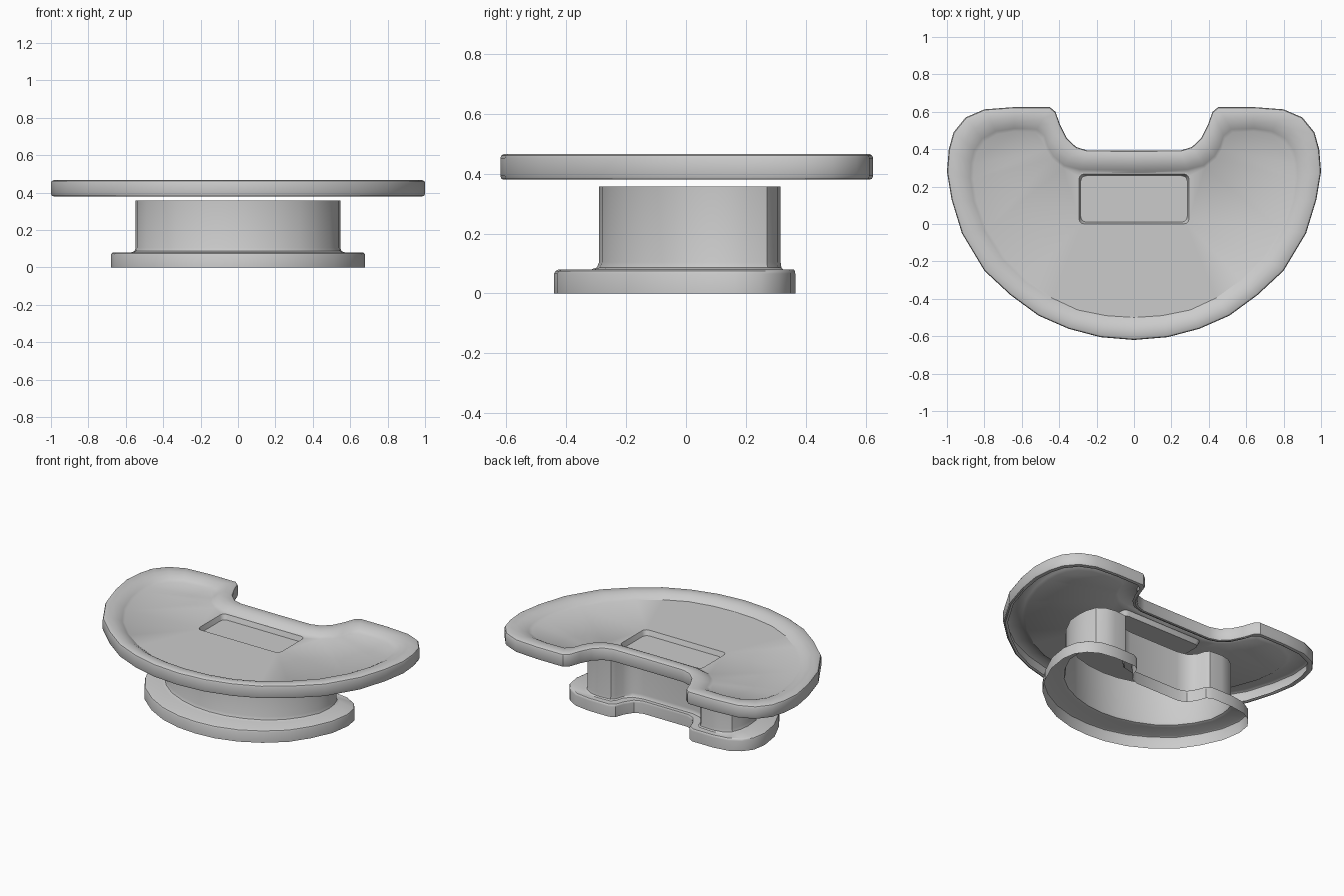
import bpy, bmesh
from math import cos, sin, pi

if "Cube" in bpy.data.objects:
    bpy.data.objects.remove(bpy.data.objects["Cube"])

# Half outlines (x >= 0), from the middle of the back notch round to the front
TRAY_OUT = [(0, .392), (.25, .393), (.31, .412), (.36, .46), (.395, .53), (.42, .6), (.45, .625),
            (.64, .625), (.8, .613), (.9, .57), (.965, .49), (.99, .4), (1, .28), (.975, .13),
            (.92, -.05), (.8, -.25), (.66, -.38), (.51, -.49), (.35, -.56), (.18, -.605), (0, -.62)]
TRAY_IN = [(0, .272), (.29, .277), (.38, .30), (.44, .35), (.47, .40), (.487, .455), (.53, .49),
           (.64, .495), (.73, .48), (.80, .44), (.84, .38), (.855, .32), (.858, .24), (.84, .12),
           (.785, -.03), (.69, -.18), (.57, -.3), (.44, -.395), (.3, -.46), (.15, -.49), (0, -.5)]
FLANGE = [(0, .215), (.16, .215), (.21, .235), (.245, .29), (.265, .345), (.30, .365), (.45, .365),
          (.55, .35), (.62, .31), (.665, .25), (.68, .16), (.66, .03), (.6, -.1), (.52, -.22),
          (.4, -.32), (.27, -.39), (.13, -.43), (0, -.44)]
WALL = [(0, .18), (.18, .18), (.25, .195), (.29, .235), (.305, .285), (.325, .31), (.41, .316),
        (.47, .305), (.52, .27), (.54, .21), (.547, .15), (.54, .06), (.49, -.04), (.42, -.13),
        (.33, -.2), (.22, -.25), (.11, -.28), (0, -.29)]


def mirrored(half):
    return half + [(-x, y) for x, y in half[-2:0:-1]]


def ring(bm, pts, z):
    return [bm.verts.new((x, y, z)) for x, y in pts]


def bridge(bm, a, b):
    n = len(a)
    for i in range(n):
        j = (i + 1) % n
        bm.faces.new((a[j], a[i], b[i], b[j]))


def sweep(bm, outer, inner, profile):
    """Rings blended between two outlines; profile is (blend, z)."""
    o, n = mirrored(outer), mirrored(inner)
    rings = []
    for t, z in profile:
        pts = [(p[0] + (q[0] - p[0]) * t, p[1] + (q[1] - p[1]) * t) for p, q in zip(o, n)]
        rings.append(ring(bm, pts, z))
    for a, b in zip(rings, rings[1:]):
        bridge(bm, a, b)
    return rings


def loop_edges(bm, vs):
    return [bm.edges.get((vs[i - 1], vs[i])) or bm.edges.new((vs[i - 1], vs[i])) for i in range(len(vs))]


def finish(name, bm):
    me = bpy.data.meshes.new(name)
    bm.to_mesh(me)
    bm.free()
    ob = bpy.data.objects.new(name, me)
    bpy.context.collection.objects.link(ob)
    bpy.ops.object.select_all(action='DESELECT')
    ob.select_set(True)
    bpy.context.view_layer.objects.active = ob
    bpy.ops.object.shade_smooth_by_angle(angle=0.6)


def rounded_rect(x0, x1, y0, y1, r):
    pts = []
    for cx, cy, a0 in ((x1 - r, y1 - r, 0), (x0 + r, y1 - r, 1), (x0 + r, y0 + r, 2), (x1 - r, y0 + r, 3)):
        pts += [(cx + r * cos((a0 + k / 3) * pi / 2), cy + r * sin((a0 + k / 3) * pi / 2)) for k in range(4)]
    return pts


# Tray top: rolled rim, floor and shallow rectangular recess
bm = bmesh.new()
rim = sweep(bm, TRAY_OUT, TRAY_IN, [(.22, .385), (.1, .38), (.03, .383), (0, .393), (0, .452), (.03, .461),
                                    (.1, .466), (.45, .465), (.7, .457), (.88, .444), (1, .434)])
top = ring(bm, rounded_rect(-.295, .295, 0, .268, .03), .434)
low = ring(bm, rounded_rect(-.285, .285, .01, .258, .03), .402)
bridge(bm, low, top)
for f in bm.faces:
    f.normal_update()
bm.faces.new(low)
bmesh.ops.triangle_fill(bm, use_beauty=True, edges=loop_edges(bm, rim[-1]) + loop_edges(bm, top))
bmesh.ops.recalc_face_normals(bm, faces=bm.faces[:])
bm.normal_update()
if sum(f.normal.z * f.calc_area() for f in bm.faces) < 0:
    bmesh.ops.reverse_faces(bm, faces=bm.faces[:])
finish("tray_top", bm)

# Hollow pedestal: flange with a rounded edge, fillet and upright wall
bm = bmesh.new()
sweep(bm, FLANGE, WALL, [(0, 0), (0, .066), (.03, .075), (.1, .08), (.82, .08), (.95, .087), (1, .105), (1, .358)])
bm.normal_update()
if sum(f.normal.z * f.calc_area() for f in bm.faces) < 0:
    bmesh.ops.reverse_faces(bm, faces=bm.faces[:])
finish("pedestal", bm)
